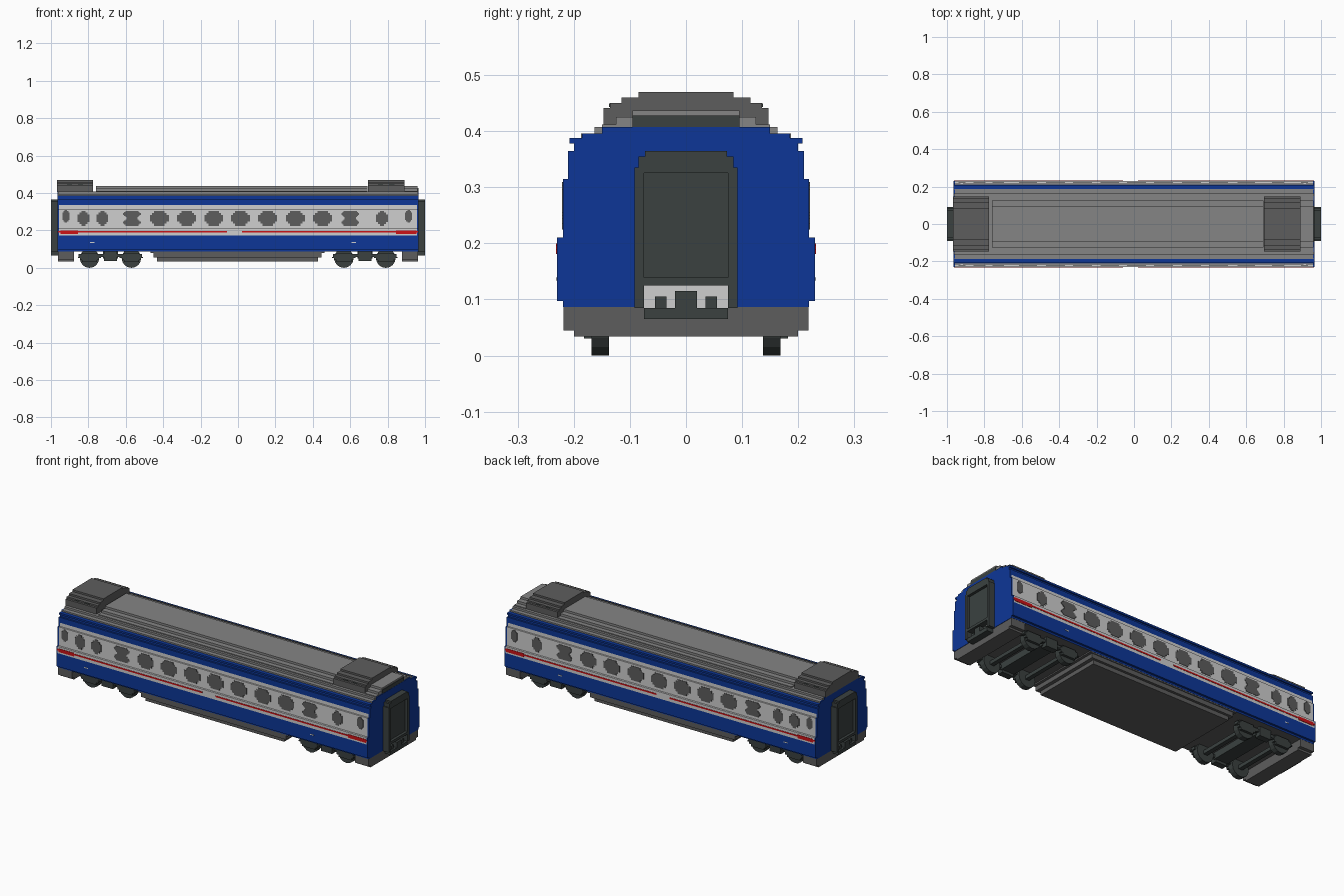
import bpy, bmesh, math

cube = bpy.data.objects.get("Cube")
if cube:
    bpy.data.objects.remove(cube, do_unlink=True)


def material(name, rgb):
    m = bpy.data.materials.new(name)
    m.use_nodes = True
    m.diffuse_color = (*rgb, 1)
    m.node_tree.nodes["Principled BSDF"].inputs["Base Color"].default_value = (*rgb, 1)
    return m


BLUE = material("blue paint", (0.004, 0.037, 0.31))
WHITE = material("pale grey paint", (0.62, 0.62, 0.62))
ROOF = material("roof grey", (0.235, 0.235, 0.235))
GREY = material("dark grey", (0.11, 0.11, 0.11))
COAL = material("charcoal", (0.043, 0.053, 0.051))
RED = material("red stripe", (0.6, 0.006, 0.008))


def prism(name, outline, axis, lo, hi, *mats, rule=None):
    """Extrude an outline from lo to hi; x: (y, z) points, y: (x, z) points."""
    bm = bmesh.new()
    put = (lambda a, b, t: (t, a, b)) if axis == "x" else (lambda a, b, t: (a, t, b))
    ends = [[bm.verts.new(put(a, b, t)) for a, b in outline] for t in (lo, hi)]
    bm.faces.new(ends[0])
    bm.faces.new(ends[1])
    n = len(outline)
    for i in range(n):
        j = (i + 1) % n
        bm.faces.new((ends[0][i], ends[0][j], ends[1][j], ends[1][i]))
    bmesh.ops.recalc_face_normals(bm, faces=bm.faces)
    if rule:
        for f in bm.faces:
            f.material_index = rule(f)
    mesh = bpy.data.meshes.new(name)
    bm.to_mesh(mesh)
    bm.free()
    for m in mats:
        mesh.materials.append(m)
    ob = bpy.data.objects.new(name, mesh)
    bpy.context.collection.objects.link(ob)
    return ob


def box(name, x, y, z, mat):
    return prism(name, [(x[0], z[0]), (x[1], z[0]), (x[1], z[1]), (x[0], z[1])],
                 "y", y[0], y[1], mat)


def stepped(z0, steps):
    """Symmetric staircase outline from (half width, top) pairs."""
    side, z = [], z0
    for w, top in steps:
        side += [(w, z), (w, top)]
        z = top
    return side + [(-w, z) for w, z in reversed(side)]


def cut_corners(cx, cz, w, h, c):
    """Rectangle outline with stepped corners."""
    a, b = w / 2, h / 2
    quarter = [(a, b - 2 * c), (a - c, b - 2 * c), (a - c, b - c),
               (a - 2 * c, b - c), (a - 2 * c, b)]
    pts = quarter + [(-x, z) for x, z in reversed(quarter)]
    pts += [(-x, -z) for x, z in pts]
    return [(cx + x, cz + z) for x, z in pts]


def sides(name, outline, y0, y1, mat):
    for s, label in ((1, "left"), (-1, "right")):
        prism(f"{name}_{label}", outline, "y", s * y0, s * y1, mat)


def rect(x0, x1, z0, z1):
    return [(x0, z0), (x1, z0), (x1, z1), (x0, z1)]


# Body shell, coloured by height
SHELL = [(0.219, 0.097), (0.23, 0.172), (0.23, 0.21), (0.219, 0.315), (0.21, 0.335),
         (0.21, 0.365), (0.2, 0.378), (0.208, 0.388), (0.185, 0.396), (0.15, 0.407)]


def body_rule(f):
    z = f.calc_center_median().z
    if abs(f.normal.x) > 0.5:
        return 0
    if z > 0.389:
        return 2
    if z < 0.088:
        return 3
    return 1 if 0.172 < z < 0.335 else 0


prism("body_shell", stepped(0.087, SHELL), "x", -0.958, 0.958,
      BLUE, WHITE, ROOF, GREY, rule=body_rule)
for s in (-1, 1):
    prism("end_wall", stepped(0.087, SHELL), "x", s * 0.958, s * 0.965, BLUE)

# Stepped roof
prism("roof_base", stepped(0.386, [(0.187, 0.396), (0.163, 0.407)]), "x", -0.962, 0.962, ROOF)
ROOF_STEPS = [(0.15, 0.412), (0.125, 0.425), (0.095, 0.437)]
prism("roof_centre", stepped(0.405, ROOF_STEPS), "x", -0.76, 0.692, ROOF)
prism("roof_end", stepped(0.405, ROOF_STEPS), "x", 0.89, 0.96, ROOF)
box("roof_end_panel", (0.958, 0.964), (-0.095, 0.095), (0.407, 0.428), COAL)

# Roof equipment units with raised lids and side vents
UNIT = [(0.147, 0.441), (0.135, 0.45), (0.115, 0.46), (0.085, 0.47)]
for label, x0, x1 in (("rear", -0.968, -0.775), ("fore", 0.694, 0.89)):
    prism(f"roof_unit_{label}", stepped(0.405, UNIT), "x", x0, x1, GREY)
    for s in (-1, 1):
        mid = (x0 + x1) / 2
        for v in (mid - 0.03, mid + 0.03):
            box("unit_vent", (v - 0.014, v + 0.014), sorted((s * 0.13, s * 0.137)),
                (0.443, 0.449), COAL)

# Windows along both sides
for x in (-0.42, -0.275, -0.13, 0.013, 0.158, 0.307, 0.452):
    sides("window", cut_corners(x, 0.265, 0.1, 0.08, 0.011), 0.215, 0.221, GREY)
for x in (-0.826, -0.725, 0.77):
    sides("narrow_window", cut_corners(x, 0.265, 0.062, 0.08, 0.01), 0.215, 0.221, GREY)
for x in (-0.92, 0.912):
    sides("door_window", cut_corners(x, 0.276, 0.038, 0.066, 0.006), 0.215, 0.221, GREY)
for x in (-0.567, 0.6):
    for z in (0.242, 0.288):
        sides("split_window", cut_corners(x, z, 0.095, 0.034, 0.006), 0.215, 0.221, GREY)
    sides("split_window_bridge", rect(x - 0.03, x + 0.03, 0.257, 0.273), 0.215, 0.221, GREY)

# Red stripe, broken in the middle, thicker by the doors
for x0, x1 in ((-0.962, -0.06), (0.022, 0.962)):
    sides("stripe", rect(x0, x1, 0.188, 0.196), 0.228, 0.2315, RED)
for x0, x1 in ((-0.95, -0.855), (0.845, 0.955)):
    sides("stripe_block", rect(x0, x1, 0.181, 0.2), 0.228, 0.232, RED)
for x in (-0.78, 0.62):
    sides("step_mark", rect(x - 0.012, x + 0.012, 0.134, 0.139), 0.228, 0.2315, WHITE)

# Skirts and underfloor equipment box
SKIRT = [(0.2, 0.045), (0.218, 0.09)]
for s in (-1, 1):
    prism("end_skirt", stepped(0.034, SKIRT), "x", s * 0.878, s * 0.963, GREY)
for x, z0, z1, w in ((0.465, 0.08, 0.095, 0.218), (0.45, 0.056, 0.08, 0.214),
                     (0.43, 0.034, 0.056, 0.2)):
    box("underfloor_box", (-x - 0.003, x - 0.003), (-w, w), (z0, z1), GREY)

# Bogies
for centre in (-0.682, 0.678):
    for s in (-1, 1):
        ax = centre + s * 0.112
        box("axle", (ax - 0.012, ax + 0.012), (-0.14, 0.14), (0.04, 0.06), COAL)
        for t in (-1, 1):
            wheel = [(ax + 0.052 * math.cos(math.tau * i / 16),
                      0.052 + 0.052 * math.sin(math.tau * i / 16)) for i in range(16)]
            prism("wheel", wheel, "y", t * 0.137, t * 0.168, COAL)
            prism("axle_box", cut_corners(ax, 0.055, 0.125, 0.05, 0.011), "y",
                  t * 0.165, t * 0.182, COAL)
    for t in (-1, 1):
        prism("bogie_frame", rect(centre - 0.17, centre + 0.17, 0.058, 0.074), "y",
              t * 0.15, t * 0.178, COAL)
        prism("bogie_spring", rect(centre - 0.035, centre + 0.035, 0.036, 0.09), "y",
              t * 0.15, t * 0.185, COAL)
    box("bogie_bolster", (centre - 0.04, centre + 0.04), (-0.16, 0.16), (0.05, 0.09), COAL)

# Gangways: frame bars around a recessed door, with a coupler below
for s in (-1, 1):
    def end_box(name, x0, x1, y0, y1, z0, z1, mat):
        box(name, sorted((s * x0, s * x1)), (y0, y1), (z0, z1), mat)

    prism("gangway_head", stepped(0.325, [(0.092, 0.335), (0.085, 0.355), (0.073, 0.365)]),
          "x", s * 0.963, s * 1.0, COAL)
    for t in (-1, 1):
        y = sorted((t * 0.075, t * 0.092))
        end_box("gangway_post", 0.963, 1.0, *y, 0.085, 0.325, COAL)
        y = sorted((t * 0.035, t * 0.055))
        end_box("buffer", 0.966, 0.99, *y, 0.085, 0.105, COAL)
    end_box("gangway_door", 0.963, 0.985, -0.076, 0.076, 0.137, 0.326, COAL)
    end_box("gangway_sill", 0.963, 1.0, -0.08, 0.08, 0.125, 0.139, COAL)
    end_box("gangway_base", 0.963, 1.0, -0.075, 0.075, 0.065, 0.085, COAL)
    end_box("coupler_plate", 0.963, 0.967, -0.076, 0.076, 0.085, 0.125, WHITE)
    end_box("coupler", 0.966, 1.0, -0.02, 0.02, 0.083, 0.115, COAL)
